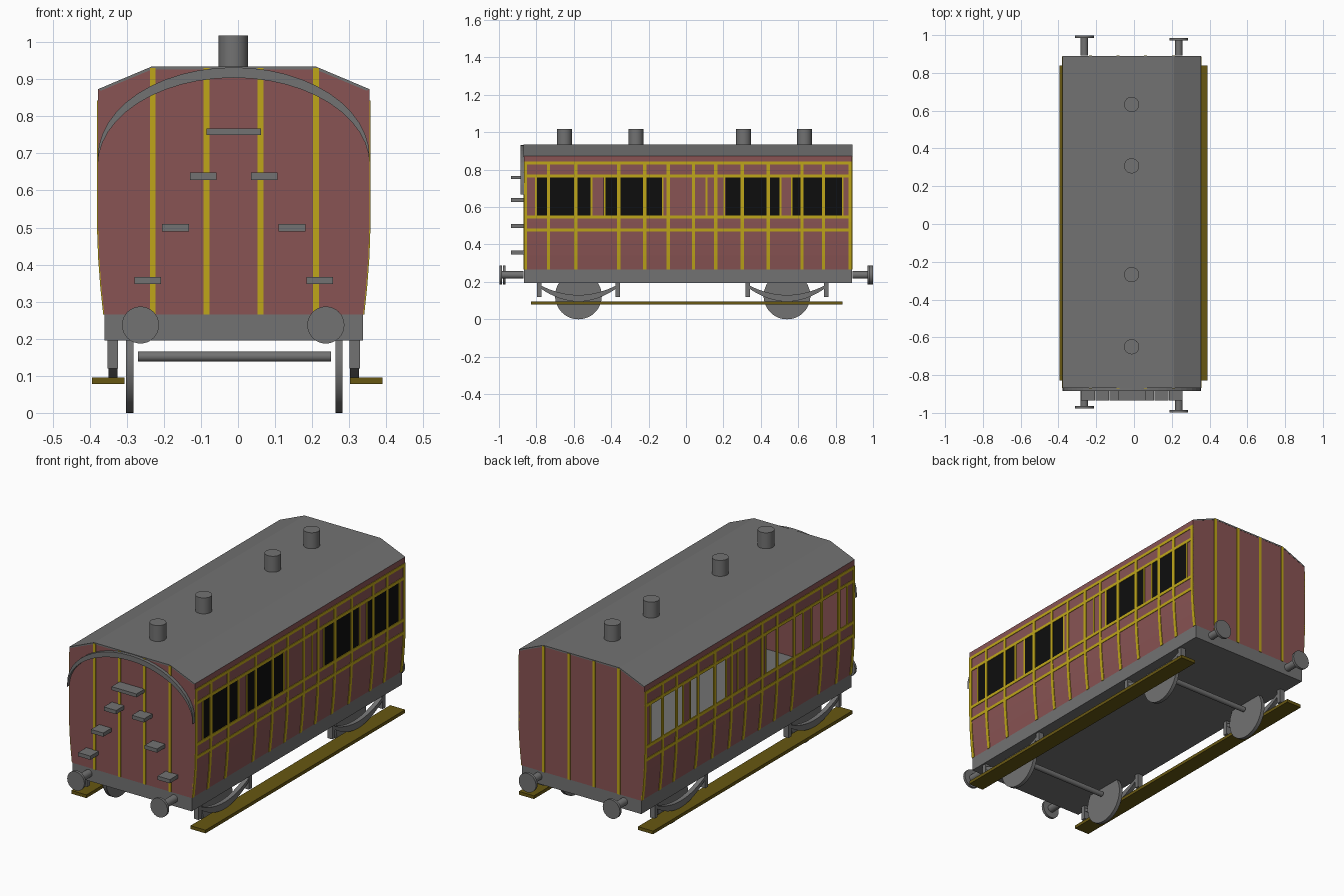
import bpy, bmesh, math

cube = bpy.data.objects.get("Cube")
if cube:
    bpy.data.objects.remove(cube, do_unlink=True)


def material(name, rgb):
    m = bpy.data.materials.new(name)
    m.use_nodes = True
    m.diffuse_color = (*rgb, 1)
    m.node_tree.nodes["Principled BSDF"].inputs["Base Color"].default_value = (*rgb, 1)
    return m


GREY = material("grey", (0.17, 0.17, 0.17))
MAROON = material("maroon", (0.25, 0.088, 0.088))
YELLOW = material("yellow", (0.52, 0.38, 0.01))
BLACK = material("black", (0.004, 0.004, 0.004))
WOOD = material("dark_olive", (0.135, 0.095, 0.006))

CX = -0.0115                 # body centre line
FRONT, BACK = -0.867, 0.888  # body ends
HALF = 0.3665                # body half width
FLOOR, EAVES, TOP = 0.265, 0.873, 0.934


def finish(name, bm, mats, normals=True):
    if normals:
        bmesh.ops.recalc_face_normals(bm, faces=bm.faces[:])
    me = bpy.data.meshes.new(name)
    bm.to_mesh(me)
    bm.free()
    ob = bpy.data.objects.new(name, me)
    bpy.context.collection.objects.link(ob)
    for m in mats:
        me.materials.append(m)
    return ob


def prism(name, pts, axis, a, b, mat):
    """Extrude a 2D outline along x (outline y,z) or along y (outline x,z)."""
    bm = bmesh.new()
    place = (lambda p, t: (t, p[0], p[1])) if axis == "x" else (lambda p, t: (p[0], t, p[1]))
    face = bm.faces.new([bm.verts.new(place(p, a)) for p in pts])
    ext = bmesh.ops.extrude_face_region(bm, geom=[face])
    for v in ext["geom"]:
        if isinstance(v, bmesh.types.BMVert):
            v.co[0 if axis == "x" else 1] = b
    return finish(name, bm, [mat])


def box(name, x, y, z, mat):
    outline = [(x[0], z[0]), (x[1], z[0]), (x[1], z[1]), (x[0], z[1])]
    return prism(name, outline, "y", y[0], y[1], mat)


def rod(name, centre, radius, depth, axis, mat=GREY, sides=32):
    rot = {"x": (0, math.pi / 2, 0), "y": (math.pi / 2, 0, 0), "z": (0, 0, 0)}[axis]
    bpy.ops.mesh.primitive_cylinder_add(vertices=sides, radius=radius, depth=depth,
                                        location=centre, rotation=rot)
    ob = bpy.context.object
    ob.name = name
    ob.data.materials.append(mat)
    bpy.ops.object.shade_smooth_by_angle()
    return ob


# Side outline: half width at each height
SIDE = [(FLOOR, 0.349), (0.34, 0.357), (0.42, 0.363), (0.52, HALF),
        (0.553, HALF), (0.76, HALF), (EAVES, HALF)]
WINDOWS = [(-0.80, -0.51), (-0.44, -0.125), (0.21, 0.50), (0.57, 0.835)]


def half_width(z):
    for (z0, w0), (z1, w1) in zip(SIDE, SIDE[1:]):
        if z <= z1:
            return w0 + (w1 - w0) * (z - z0) / (z1 - z0)
    return HALF


# Side walls: dark glass on the left, open windows on the right
def side_wall(name, s, glazed):
    ys = [FRONT] + [y for w in WINDOWS for y in w] + [BACK]
    bm = bmesh.new()
    grid = [[bm.verts.new((CX + s * w, y, z)) for y in ys] for z, w in SIDE]
    for r in range(len(SIDE) - 1):
        for c in range(len(ys) - 1):
            window = SIDE[r][0] == 0.553 and c % 2 == 1
            if window and not glazed:
                continue
            quad = [grid[r][c], grid[r][c + 1], grid[r + 1][c + 1], grid[r + 1][c]]
            f = bm.faces.new(quad if s > 0 else quad[::-1])
            f.material_index = int(window)
    return finish(name, bm, [MAROON, BLACK], normals=False)


side_wall("left_wall", 1, True)
side_wall("right_wall", -1, False)

# End walls
flat = 0.222
lower = SIDE[:4] + SIDE[-1:]
right_edge = [(CX + w, z) for z, w in lower]
left_edge = [(CX - w, z) for z, w in reversed(lower)]
end = right_edge + [(CX + flat, TOP - 0.002), (CX - flat, TOP - 0.002)] + left_edge
prism("front_wall", end, "y", FRONT, FRONT + 0.004, MAROON)
prism("back_wall", end, "y", BACK - 0.004, BACK, MAROON)

# Roof sheet
e = 0.008
roof = [(-HALF, EAVES), (-flat, TOP), (flat, TOP), (HALF, EAVES),
        (HALF - e, EAVES - e / 2), (flat, TOP - e), (-flat, TOP - e), (-HALF + e, EAVES - e / 2)]
prism("roof", [(CX + x, z) for x, z in roof], "y", FRONT - 0.001, BACK + 0.001, GREY)

# Chassis
box("chassis", (CX - 0.349, CX + 0.349), (FRONT, BACK), (0.195, FLOOR), GREY)

# Yellow beading on the sides
POSTS = [-0.858, -0.735, -0.59, -0.36, -0.22, -0.095, 0.04, 0.16, 0.30, 0.44, 0.62, 0.735, 0.879]
TRIMS = [-0.802, -0.505, -0.435, -0.125, 0.11, 0.205, 0.505, 0.565, 0.838]
T = 0.003
for s, side in ((1, "left"), (-1, "right")):
    def strip(name, y, width, z0, z1):
        zs = [z0] + [z for z, w in SIDE if z0 < z < z1] + [z1]
        outer = [(CX + s * (half_width(z) + T), z) for z in zs]
        inner = [(CX + s * (half_width(z) - T), z) for z in reversed(zs)]
        prism(name, outer + inner, "y", y - width / 2, y + width / 2, YELLOW)

    for y in POSTS:
        strip(side + "_post", y, 0.018, FLOOR, 0.84)
    for y in TRIMS:
        strip(side + "_window_trim", y, 0.009, 0.55, 0.765)
    for z in (0.478, 0.547, 0.766, 0.835):
        strip(side + "_rail", (FRONT + BACK) / 2, BACK - FRONT, z - 0.008, z + 0.008)

# Yellow beading on the ends
for x in (-0.230, -0.085, 0.061, 0.210):
    top = TOP - 0.004
    box("front_stripe", (x - 0.008, x + 0.008), (FRONT - T, FRONT), (FLOOR, top), YELLOW)
    box("back_stripe", (x - 0.008, x + 0.008), (BACK, BACK + T), (FLOOR, top), YELLOW)

# Arched rail on the front
N = 24
angles = [math.pi * i / N for i in range(N + 1)]
outer = [(CX + HALF * math.cos(a), 0.69 + 0.242 * math.sin(a)) for a in angles]
inner = [(CX + HALF * math.cos(a), 0.668 + 0.236 * math.sin(a)) for a in reversed(angles)]
prism("front_arch", outer + inner, "y", FRONT - 0.018, FRONT, GREY)

# Climbing steps on the front
box("top_step", (CX - 0.073, CX + 0.073), (-0.935, FRONT), (0.749, 0.767), GREY)
for dx, z in ((0.082, 0.638), (0.157, 0.499), (0.232, 0.357)):
    for s in (1, -1):
        x = CX + s * dx
        box("step", (x - 0.036, x + 0.036), (-0.935, FRONT), (z - 0.01, z + 0.01), GREY)

# Roof vents
for y in (-0.65, -0.268, 0.308, 0.633):
    rod("roof_vent", (CX - 0.001, y, 0.972), 0.04, 0.092, "z")

# Buffers
for s in (1, -1):
    for tip, wall in ((-0.988 - s * 0.01, FRONT), (0.992 - s * 0.007, BACK)):
        x, d = CX - 0.0015 + s * 0.25, math.copysign(1, tip)
        rod("buffer_shaft", (x, (tip + wall) / 2, 0.237), 0.02, abs(tip - wall) - 0.006, "y")
        rod("buffer_head", (x, tip - d * 0.007, 0.237), 0.05, 0.014, "y")

# Wheels, axles and leaf springs
SPAN = 0.21
steps = [i / 8 for i in range(-8, 9)]
for yc in (-0.575, 0.54):
    rod("axle", (CX + 0.002, yc, 0.152), 0.014, 0.52, "x", sides=16)
    leaf = [(yc + t * SPAN, 0.13 + 0.055 * t * t) for t in steps]
    leaf += [(yc + t * SPAN, 0.095 + 0.075 * t * t) for t in reversed(steps)]
    for s in (1, -1):
        rod("wheel", (CX + 0.002 + s * 0.282, yc, 0.125), 0.125, 0.02, "x", sides=48)
        x = CX + s * 0.326
        prism("leaf_spring", leaf, "x", x - 0.012, x + 0.012, GREY)
        for d in (-SPAN, SPAN):
            box("spring_hanger", (x - 0.014, x + 0.014),
                (yc + d - 0.012, yc + d + 0.012), (0.12, 0.196), GREY)

# Footboards
for s in (1, -1):
    x = -0.002 + s * 0.348
    box("footboard", (x - 0.044, x + 0.044), (-0.828, 0.838), (0.078, 0.095), WOOD)
